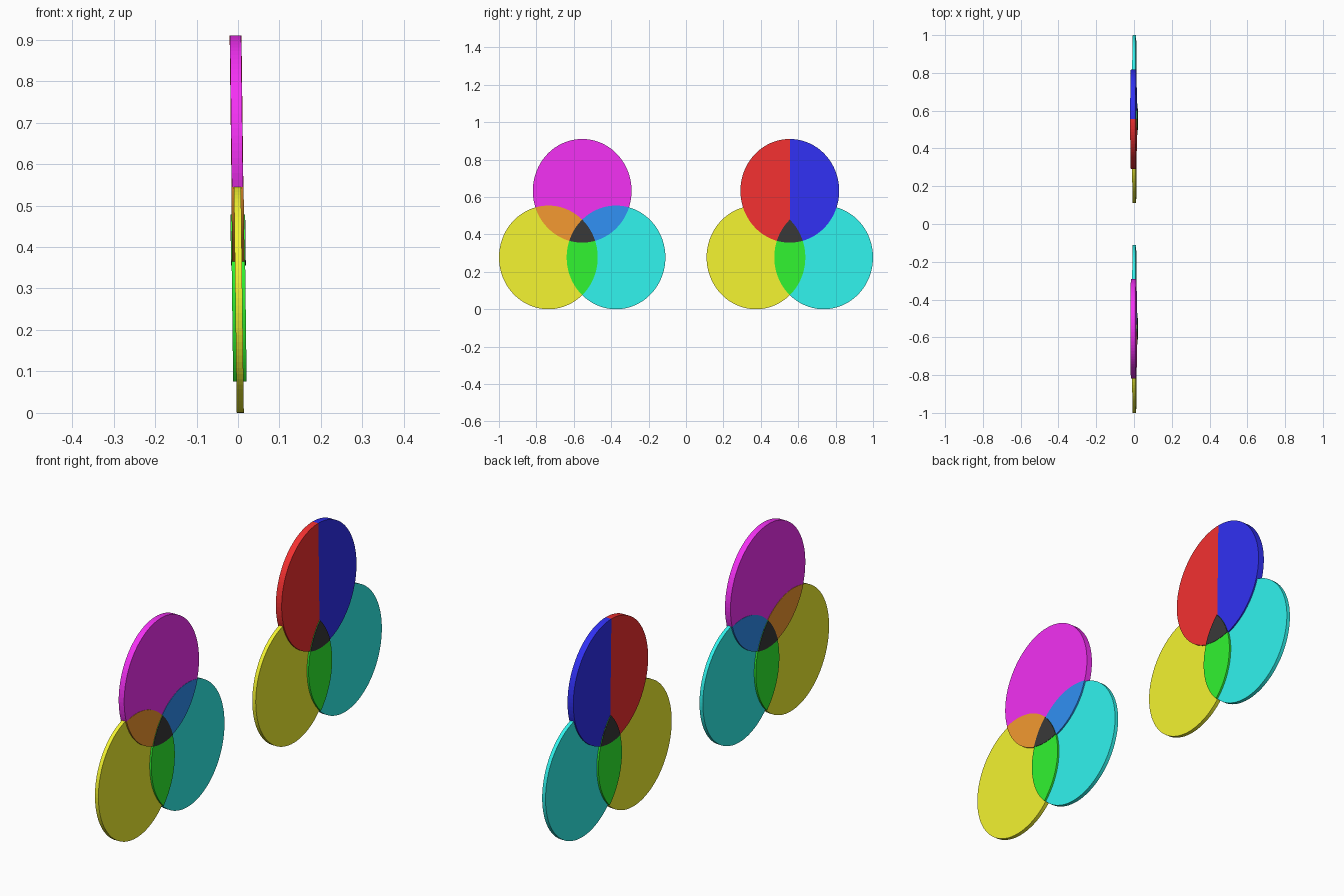
import bpy, bmesh, math

if "Cube" in bpy.data.objects:
    bpy.data.objects.remove(bpy.data.objects["Cube"])

RY, RZ = 0.264, 0.277          # disc radii
SPREAD, LOW, HIGH = 0.181, 0.277, 0.633
N = 96


def material(name, rgb):
    m = bpy.data.materials.new(name)
    m.diffuse_color = (*rgb, 1)
    m.use_nodes = True
    m.node_tree.nodes["Principled BSDF"].inputs["Base Color"].default_value = m.diffuse_color
    return m


COL = {n: material(n, c) for n, c in {
    "yellow": (0.9, 0.9, 0.03), "cyan": (0.03, 0.9, 0.85),
    "magenta": (0.9, 0.03, 0.9), "red": (0.9, 0.03, 0.03),
    "blue": (0.03, 0.03, 0.9), "green": (0.03, 0.9, 0.03),
    "orange": (0.9, 0.32, 0.03), "azure": (0.03, 0.28, 0.9),
    "black": (0.04, 0.04, 0.04)}.items()}


def ellipse(c, a0=0.0, a1=2 * math.pi, n=N):
    closed = a1 - a0 > 6.28
    k = n if closed else n + 1
    return [(c[0] + RY * math.cos(a0 + (a1 - a0) * i / n),
             c[1] + RZ * math.sin(a0 + (a1 - a0) * i / n)) for i in range(k)]


def overlap(*centres):
    """Outline of the area shared by several equal ellipses."""
    def inside(p):
        return all(((p[0] - c[0]) / RY) ** 2 + ((p[1] - c[1]) / RZ) ** 2 < 1 + 1e-6
                   for c in centres)
    pts = [p for c in centres for p in ellipse(c, n=192) if inside(p)]
    # exact corners where two outlines cross
    for i, a in enumerate(centres):
        for b in centres[i + 1:]:
            dy, dz = (b[0] - a[0]) / RY, (b[1] - a[1]) / RZ
            d = math.hypot(dy, dz)
            h = math.sqrt(1 - d * d / 4) / d
            for s in (h, -h):
                p = ((a[0] + b[0]) / 2 - s * dz * RY, (a[1] + b[1]) / 2 + s * dy * RZ)
                if inside(p):
                    pts.append(p)
    my = sum(p[0] for p in pts) / len(pts)
    mz = sum(p[1] for p in pts) / len(pts)
    return sorted(pts, key=lambda p: math.atan2(p[1] - mz, p[0] - my))


def plate(name, outline, half, colour):
    """Extrude a y-z outline along x, with the slight backward lean."""
    bm = bmesh.new()
    rings = [[bm.verts.new((0.0055 - 0.0125 * z + s * half, y, z)) for y, z in outline]
             for s in (-1, 1)]
    bm.faces.new(rings[0][::-1])
    bm.faces.new(rings[1])
    n = len(outline)
    for i in range(n):
        j = (i + 1) % n
        bm.faces.new((rings[0][i], rings[0][j], rings[1][j], rings[1][i]))
    bmesh.ops.recalc_face_normals(bm, faces=bm.faces)
    me = bpy.data.meshes.new(name)
    bm.to_mesh(me)
    bm.free()
    me.materials.append(COL[colour])
    bpy.context.collection.objects.link(bpy.data.objects.new(name, me))


for side, c in (("left", -0.555), ("right", 0.555)):
    yel, cya, top = (c - SPREAD, LOW), (c + SPREAD, LOW), (c, HIGH)
    # lower discs
    plate(side + "_yellow_disc", ellipse(yel), 0.0085, "yellow")
    plate(side + "_cyan_disc", ellipse(cya), 0.0083, "cyan")
    # upper disc, whole or split in two halves
    if side == "left":
        plate("magenta_disc", ellipse(top), 0.0135, "magenta")
        plate("orange_overlap", overlap(top, yel), 0.0148, "orange")
        plate("azure_overlap", overlap(top, cya), 0.0147, "azure")
    else:
        plate("red_half_disc", ellipse(top, math.pi / 2, math.pi * 1.5, N // 2), 0.0143, "red")
        plate("blue_half_disc", ellipse(top, -math.pi / 2, math.pi / 2, N // 2), 0.0143, "blue")
    # lens and central overlap
    plate(side + "_green_overlap", overlap(yel, cya), 0.0163, "green")
    plate(side + "_black_overlap", overlap(yel, cya, top), 0.0178, "black")
